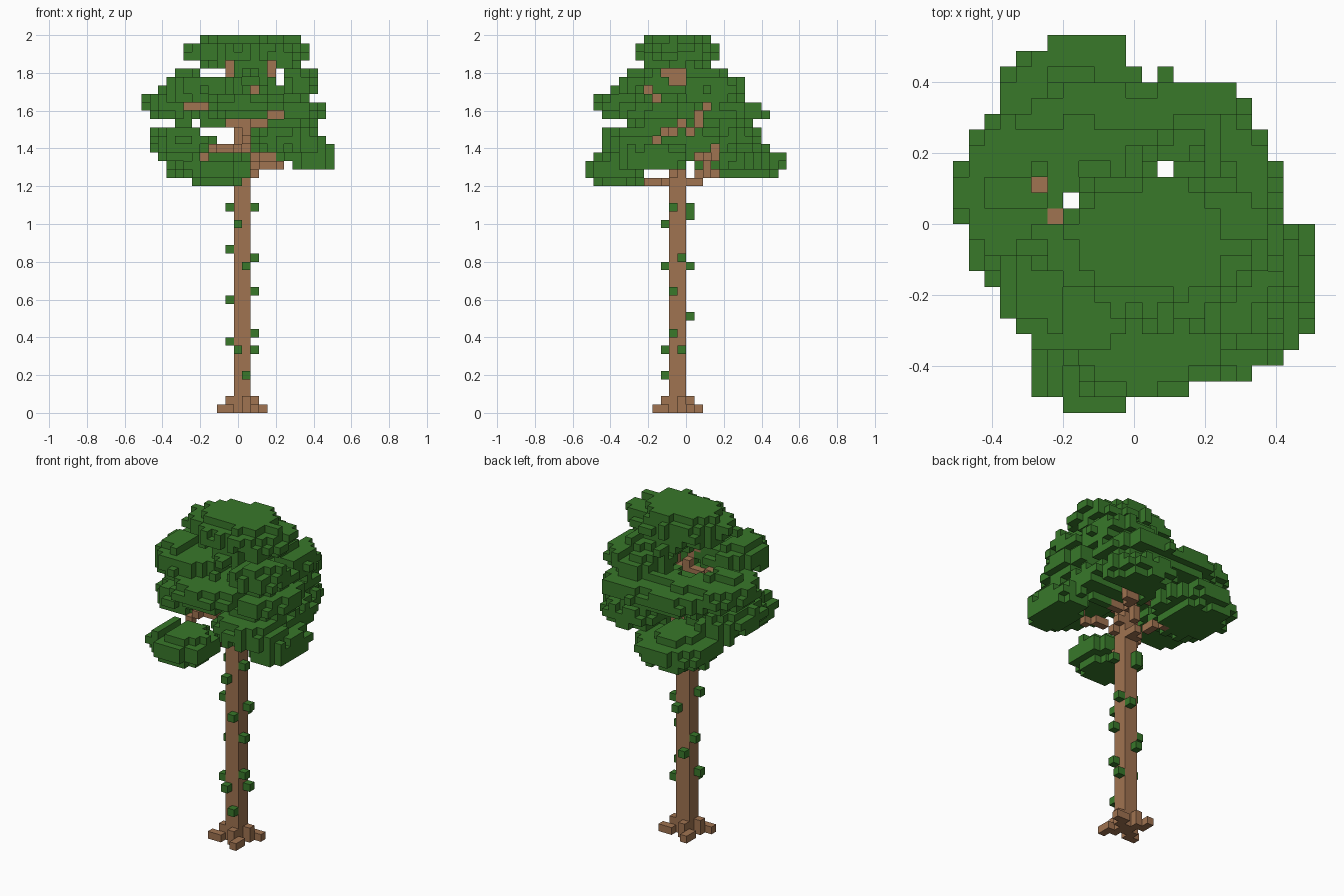
import bpy
import random
from mathutils import Vector

random.seed(4)
CELL = 2 / 45                       # edge length of one block
ORIGIN = Vector((-11.5, -12, 0))    # grid corner, in blocks

if "Cube" in bpy.data.objects:
    bpy.data.objects.remove(bpy.data.objects["Cube"], do_unlink=True)


def make_material(name, rgb):
    mat = bpy.data.materials.new(name)
    mat.use_nodes = True
    mat.diffuse_color = (*rgb, 1)
    mat.node_tree.nodes["Principled BSDF"].inputs["Base Color"].default_value = (*rgb, 1)
    return mat


def box(i, j, k):
    """All cells in three inclusive ranges."""
    return {(a, b, c) for a in range(i[0], i[1] + 1)
            for b in range(j[0], j[1] + 1) for c in range(k[0], k[1] + 1)}


def limbs(*ends):
    """Stepped lines of cells between pairs of end cells."""
    cells = set()
    for start, end in ends:
        a, b = Vector(start), Vector(end)
        steps = int(max(abs(v) for v in b - a))
        cells |= {tuple(round(v) for v in a.lerp(b, n / steps)) for n in range(steps + 1)}
    return cells


def clump(centre, radii, up, down):
    """Domed foliage pad with a ragged rim."""
    cells = set()
    (ci, cj, ck), (ri, rj) = centre, radii
    for i, j, k in box((0, 22), (0, 23), (27, 44)):
        rise = (k - ck) / (up if k > ck else down)
        d = ((i - ci) / ri) ** 2 + ((j - cj) / rj) ** 2 + abs(rise) ** 2.5
        if d < 1 + random.uniform(-0.18, 0.14):
            cells.add((i, j, k))
    return cells


def block_object(name, cells, solid, mat):
    """Outer skin of a set of cells as one mesh."""
    index, verts, faces = {}, [], []
    for cell in cells:
        for axis in range(3):
            for side in (0, 1):
                near = list(cell)
                near[axis] += 2 * side - 1
                if tuple(near) in solid:
                    continue
                quad = []
                for u, v in ((0, 0), (1, 0), (1, 1), (0, 1)):
                    corner = list(cell)
                    corner[axis] += side
                    corner[(axis + 1) % 3] += u
                    corner[(axis + 2) % 3] += v
                    key = tuple(corner)
                    if key not in index:
                        index[key] = len(verts)
                        verts.append((Vector(key) + ORIGIN) * CELL)
                    quad.append(index[key])
                faces.append(quad if side else quad[::-1])
    mesh = bpy.data.meshes.new(name)
    mesh.from_pydata(verts, [], faces)
    mesh.materials.append(mat)
    obj = bpy.data.objects.new(name, mesh)
    bpy.context.collection.objects.link(obj)


# Trunk
trunk = box((11, 12), (10, 11), (0, 36))

# Roots: a pinwheel of low spokes, stepped up against the trunk
roots = limbs(((10, 9, 0), (9, 9, 0)), ((13, 9, 0), (13, 8, 0)),
              ((13, 12, 0), (14, 12, 0)), ((10, 12, 0), (10, 13, 0)))
roots |= box((10, 10), (10, 10), (0, 1)) | box((13, 13), (11, 11), (0, 1))
roots |= box((12, 12), (9, 9), (0, 1)) | box((11, 11), (12, 12), (0, 1))

# Branches bare towards the front
front_limbs = limbs(
    ((7, 7, 30), (8, 7, 31)), ((8, 7, 31), (11, 9, 31)),      # lower left
    ((12, 9, 32), (13, 7, 34)), ((10, 8, 34), (14, 7, 34)),   # right
    ((15, 6, 35), (16, 6, 35)),
    ((5, 8, 36), (7, 8, 36)),                                 # upper left
    ((10, 9, 40), (10, 9, 41)), ((15, 9, 40), (15, 9, 41)),   # crown
    ((13, 10, 28), (14, 9, 29)),                              # low right
)
# Branches bare towards the right-hand side
side_limbs = limbs(
    ((15, 9, 40), (15, 11, 40)), ((15, 10, 39), (15, 11, 39)),
    ((17, 7, 38), (17, 8, 37)),
    ((14, 12, 33), (16, 14, 36)),
    ((14, 11, 34), (17, 8, 32)),
    ((13, 13, 30), (15, 15, 30)), ((15, 15, 30), (15, 15, 31)),
)
# Branches within the foliage
inner_limbs = limbs(
    ((11, 9, 27), (8, 4, 28)), ((11, 12, 27), (7, 18, 30)),
    ((12, 12, 27), (12, 13, 27)), ((12, 13, 27), (15, 16, 32)),
    ((10, 10, 27), (10, 10, 30)), ((14, 9, 29), (19, 7, 30)),
    ((13, 11, 29), (17, 13, 32)), ((11, 12, 35), (5, 14, 36)),
    ((10, 11, 36), (6, 12, 37)), ((11, 9, 35), (5, 8, 36)),
    ((12, 12, 34), (15, 15, 37)), ((11, 11, 36), (10, 9, 41)),
    ((12, 11, 36), (15, 10, 41)),
)
branches = front_limbs | side_limbs | inner_limbs

# Foliage pads: centre, plan radii, rise above, drop below
leaves = set()
for shape in [
    ((12.2, 10.5, 42.1), (7.2, 4.9), 2.6, 1.8),      # crown
    ((12.5, 10.6, 40), (2.4, 5.8), 1.2, 1.2),
    ((6.9, 7.3, 37.9), (4.8, 4.1), 2.8, 1.6),        # upper ring
    ((17, 8.5, 38.2), (4, 4.6), 2.8, 1.5),
    ((15.8, 14, 37.8), (4.2, 4.8), 2.5, 1.5),
    ((3.8, 13.7, 36), (4.3, 4.6), 2.2, 1.6),         # middle ring
    ((11.7, 5.4, 36), (5.6, 5), 2, 1.5),
    ((17, 8.5, 35.2), (4.7, 5.4), 2, 1.7),
    ((14, 16, 35.2), (5.2, 5), 2, 1.7),
    ((8.5, 16.5, 35.2), (5, 4.4), 2, 1.6),
    ((5, 11.3, 31.8), (4.5, 5.6), 2.2, 1.6),         # lower ring
    ((17, 6, 32), (4.4, 4.6), 2, 2),
    ((17, 12.3, 32), (4.1, 4.8), 2, 2),
    ((14.5, 16.4, 32), (4.7, 4.4), 2, 1.7),
    ((7.2, 18.3, 29.3), (5.1, 5.5), 2, 1.9),         # low back
    ((4.8, 14.5, 30), (3, 3), 1.3, 1.3),
    ((8.6, 3.2, 28.5), (4.4, 3.8), 2.1, 2),          # low front
    ((20, 7.6, 29.7), (2.9, 4.4), 2.2, 1.4),         # low right
]:
    leaves |= clump(*shape)

# Openings through the foliage, from above and from the front
wells = {(13, 15), (7, 13)}
slots = {(7, 40), (8, 40), (9, 40), (16, 39), (16, 40), (6, 34), (9, 32), (10, 32)}
slots |= {(i, 33) for i in range(7, 11)}
branches = {c for c in branches if (c[0], c[1]) not in wells and (c[0], c[2]) not in slots}
wood = trunk | roots | branches
leaves = {c for c in leaves
          if (c[0], c[1]) not in wells | {(5, 14), (6, 12)}
          and (c[0], c[2]) not in slots} - wood

# Clear the leaves that would cover the bare branches
for i, j, k in front_limbs:
    leaves -= box((i, i), (0, j), (k, k))
for i, j, k in side_limbs:
    leaves -= box((i, 22), (j, j), (k, k))

# Drop stray leaf blocks that touch no other block
full = leaves | wood
leaves = {c for c in leaves if any(
    (c[0] + a, c[1] + b, c[2] + d) in full
    for a, b, d in ((1, 0, 0), (-1, 0, 0), (0, 1, 0), (0, -1, 0), (0, 0, 1), (0, 0, -1)))}

# Ivy blocks on the four sides of the trunk
ivy = {(10, 10 + n % 2, k) for n, k in enumerate((8, 13, 19, 24))}
ivy |= {(13, 10, k) for k in (9, 14, 24)} | {(13, 11, k) for k in (7, 18)}
ivy |= {(11, 9, 7), (11, 9, 22), (12, 9, 4), (12, 9, 17)}
ivy |= {(11, 12, 11), (12, 12, 17), (11, 12, 23), (11, 12, 24)}

bark = make_material("bark_brown", (0.35, 0.172, 0.082))
green = make_material("leaf_green", (0.04, 0.188, 0.023))
solid = wood | leaves | ivy
block_object("trunk", trunk, solid, bark)
block_object("roots", roots, solid, bark)
block_object("branches", branches - trunk, solid, bark)
block_object("foliage", leaves, solid, green)
block_object("trunk_ivy", ivy, solid, green)
